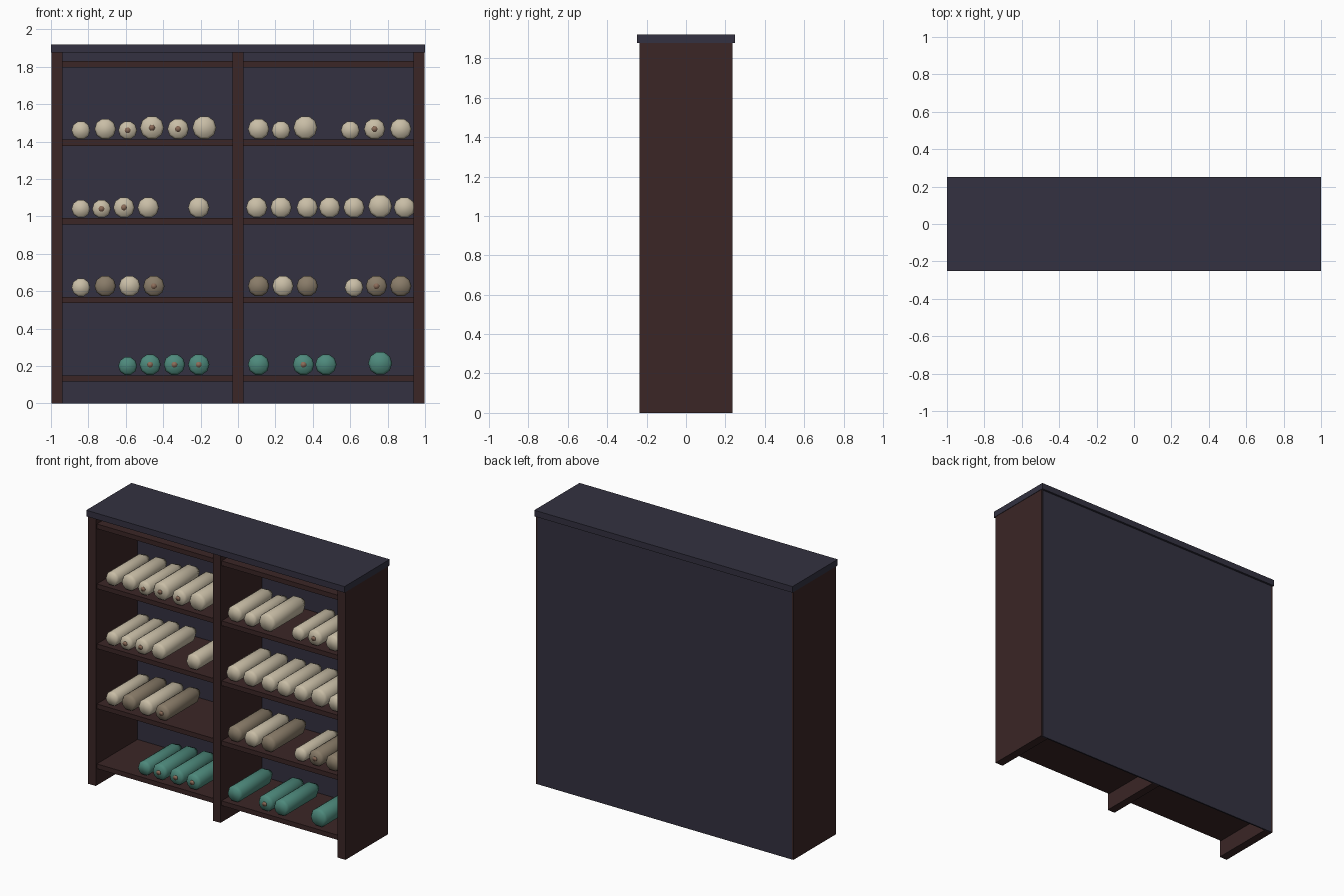
import bpy, bmesh, math
from mathutils import Matrix

cube = bpy.data.objects.get("Cube")
if cube:
    bpy.data.objects.remove(cube, do_unlink=True)


def material(name, rgb):
    mat = bpy.data.materials.new(name)
    mat.use_nodes = True
    mat.diffuse_color = (*rgb, 1)
    bsdf = next(n for n in mat.node_tree.nodes if n.type == 'BSDF_PRINCIPLED')
    bsdf.inputs["Base Color"].default_value = (*rgb, 1)
    return mat


NAVY = material("dark navy", (.033, .031, .052))
WOOD = material("dark red wood", (.043, .019, .019))
CREAM = material("cream paper", (.58, .51, .38))
TAN = material("tan paper", (.25, .20, .14))
TEAL = material("teal paper", (.075, .25, .20))
CORE = material("brown core", (.26, .15, .10))


def finish(name, bm, mat):
    mesh = bpy.data.meshes.new(name)
    bmesh.ops.recalc_face_normals(bm, faces=bm.faces)
    bm.to_mesh(mesh)
    bm.free()
    mesh.materials.append(mat)
    obj = bpy.data.objects.new(name, mesh)
    bpy.context.collection.objects.link(obj)
    return obj


def box(name, x, y, z, mat):
    """Box from (low, high) ranges."""
    bm = bmesh.new()
    bmesh.ops.create_cube(bm, size=1)
    for v in bm.verts:
        for i, (low, high) in enumerate((x, y, z)):
            v.co[i] = high if v.co[i] > 0 else low
    return finish(name, bm, mat)


def lathe(name, x, z, profile, sides, mat):
    """Closed solid turned about a y axis from (radius, y) rings."""
    bm = bmesh.new()
    rings = []
    for r, y in profile:
        angles = [math.tau * i / sides for i in range(sides)]
        rings.append([bm.verts.new((x + r * math.cos(a), y, z + r * math.sin(a)))
                      for a in angles])
    for a, b in zip(rings, rings[1:]):
        for i in range(sides):
            j = (i + 1) % sides
            bm.faces.new((a[i], a[j], b[j], b[i]))
    bm.faces.new(rings[0])
    bm.faces.new(rings[-1])
    for f in bm.faces:
        f.smooth = True
    return finish(name, bm, mat)


# Case
FRONT, BACK = -.235, .235
box("top_slab", (-1, 1), (-.25, .25), (1.877, 1.92), NAVY)
box("back_panel", (-.985, .985), (.226, BACK + .001), (0, 1.88), NAVY)
for name, x in (("right_side", -.967), ("divider", 0), ("left_side", .967)):
    half = .03 if x else .029
    box(name, (x - half, x + half), (FRONT, BACK), (0, 1.88), WOOD)
shelf_tops = [.15 + .42 * i for i in range(5)]
for top in shelf_tops:
    box("shelf", (-.95, .95), (FRONT + .012, .23), (top - .033, top), WOOD)

# Rolls: x in hundredths, size letter (capital = visible core), paper letter
RADIUS = {"s": .050, "m": .057, "l": .064}
PAPER = {"c": CREAM, "t": TAN, "g": TEAL}
rows = [
    ((-59, -47, -34, -21, 11, 35, 47, 76), "sMMMmMml", "g" * 8),
    ((-84, -71, -58, -45, 11, 24, 37, 62, 74, 87), "smmMmmmsMm", "ctcttctctt"),
    ((-84, -73, -61, -48, -21, 10, 23, 37, 49, 62, 76, 89), "sSMmmmmmmmlm", "c" * 12),
    ((-84, -71, -59, -46, -32, -18, 11, 23, 36, 60, 73, 87), "smSLMlmslsMm", "c" * 12),
]
for top, (xs, sizes, papers) in zip(shelf_tops, rows):
    for x, size, paper in zip(xs, sizes, papers):
        r = RADIUS[size.lower()]
        z = top + r
        profile = ((r * .8, -.205), (r, -.185), (r, .13), (r * .45, .19))
        lathe("paper_roll", x / 100, z, profile, 10, PAPER[paper])
        if size.isupper():
            lathe("roll_core", x / 100, z, ((.016, -.211), (.016, -.2)), 10, CORE)
